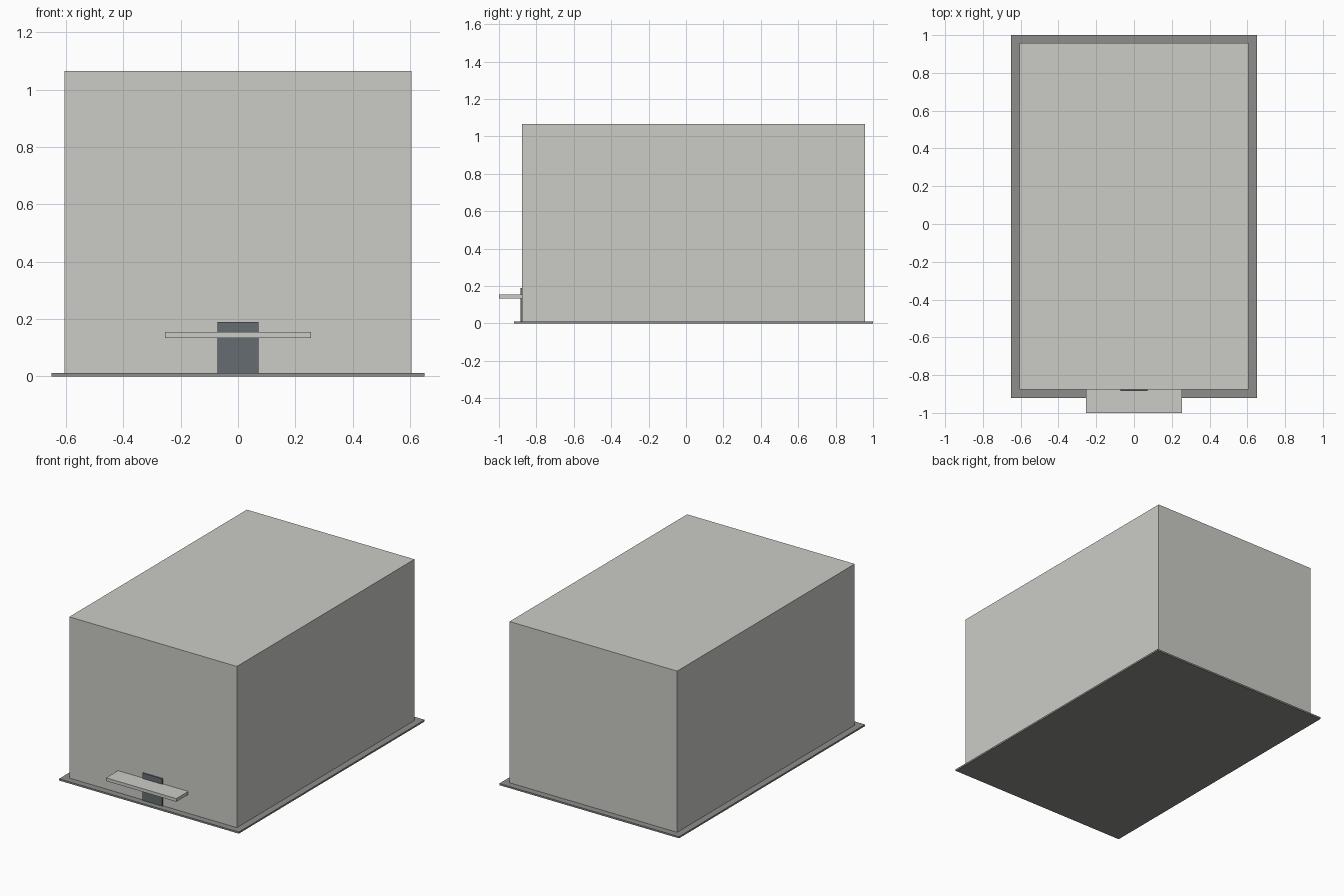
import bpy

if "Cube" in bpy.data.objects:
    bpy.data.objects.remove(bpy.data.objects["Cube"])


def material(name, color):
    m = bpy.data.materials.new(name)
    m.diffuse_color = (*color, 1)
    m.use_nodes = True
    m.node_tree.nodes["Principled BSDF"].inputs["Base Color"].default_value = m.diffuse_color
    return m


def box(name, x, y, z, mat=None):
    """Box from half width x and (min, max) ranges in y and z."""
    bpy.ops.mesh.primitive_cube_add(
        size=1, location=(0, sum(y) / 2, sum(z) / 2))
    o = bpy.context.object
    o.name = name
    o.scale = (2 * x, y[1] - y[0], z[1] - z[0])
    bpy.ops.object.transform_apply(location=False, rotation=False, scale=True)
    if mat:
        o.data.materials.append(mat)
    return o


paving = material("paving", (0.27, 0.27, 0.26))
dark_glass = material("dark_glass", (0.13, 0.15, 0.16))
wall = material("wall", (0.6, 0.6, 0.57))

# Ground slab with an even margin around the building
box("base_slab", 0.65, (-0.92, 1.0), (0, 0.011), paving)
# Main building block
box("building_body", 0.606, (-0.877, 0.957), (0.011, 1.065), wall)
# Entrance door, slightly proud of the front wall
box("entrance_door", 0.071, (-0.884, -0.876), (0.011, 0.19), dark_glass)
# Flat canopy over the entrance
box("entrance_canopy", 0.254, (-1.0, -0.877), (0.133, 0.154), wall)
